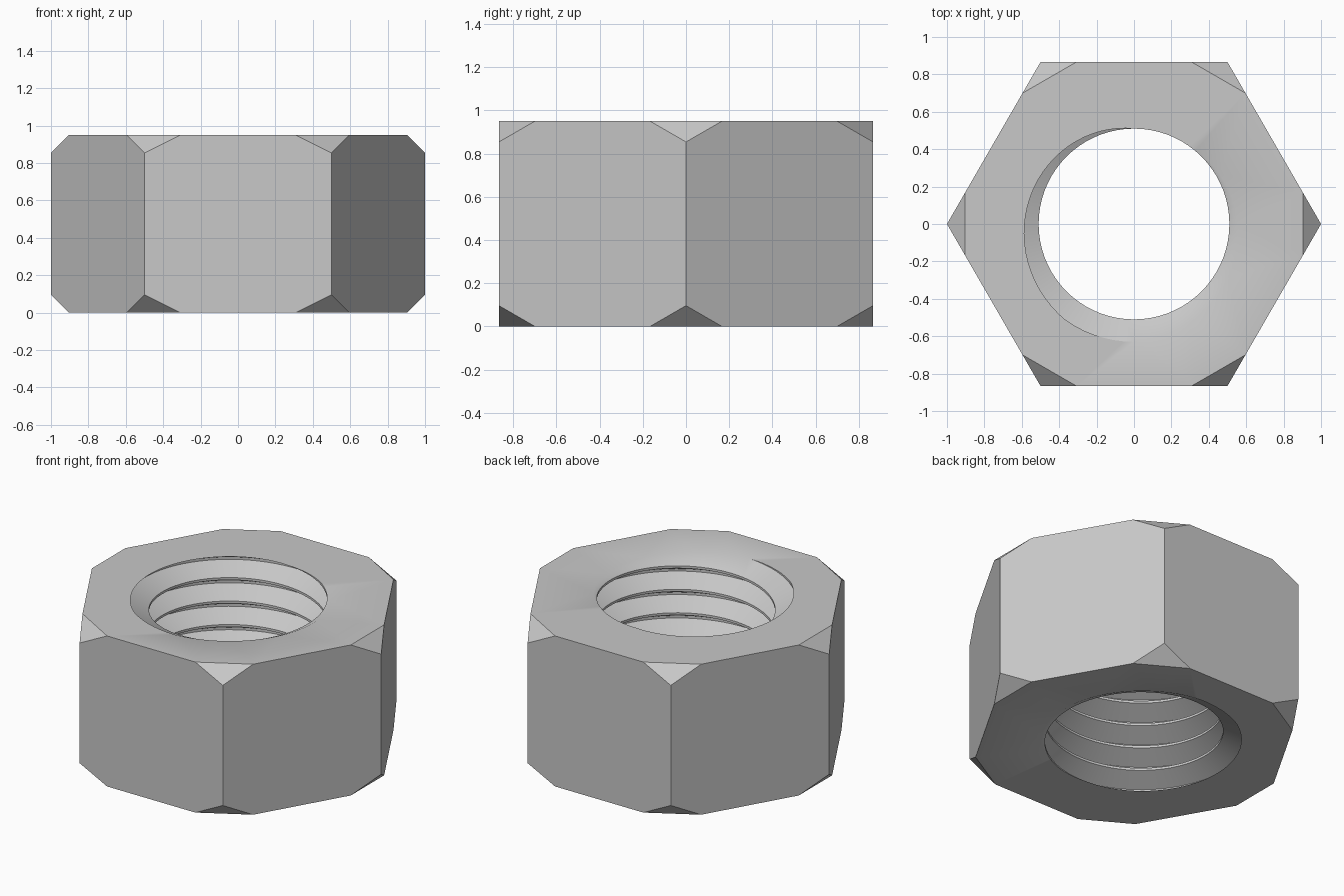
import bpy, bmesh
from math import radians, sin, cos, pi
from mathutils import Vector

if "Cube" in bpy.data.objects:
    bpy.data.objects.remove(bpy.data.objects["Cube"])

HEIGHT = 0.95       # nut thickness
CUT = 0.096         # corner chamfer, inward and downward
MINOR, MAJOR = 0.51, 0.63
PITCH = 0.148
STEPS = 72          # thread segments per turn

steel = bpy.data.materials.new("steel grey")
steel.use_nodes = True
GREY = (0.58, 0.58, 0.58, 1)
steel.diffuse_color = GREY
steel.node_tree.nodes["Principled BSDF"].inputs["Base Color"].default_value = GREY

bm = bmesh.new()


def add_face(points):
    bm.faces.new([bm.verts.new(p) for p in points])


def polar(radius, angle, z):
    return Vector((radius * cos(angle), radius * sin(angle), z))


# Thread: helical ribbon, overshooting both ends of the nut
root = HEIGHT - PITCH * 0.7
profile = [(MAJOR, -0.05), (MAJOR, 0.05), (MINOR, 0.45), (MINOR, 0.55), (MAJOR, 0.95)]


def thread_point(step, row):
    radius, rise = profile[row]
    turn = step / STEPS
    return polar(radius, 2 * pi * turn, root + PITCH * (rise + turn))


for step in range(-8 * STEPS, 3 * STEPS):
    for row in range(4):
        add_face([thread_point(step, row), thread_point(step + 1, row),
                  thread_point(step + 1, row + 1), thread_point(step, row + 1)])
bmesh.ops.remove_doubles(bm, verts=bm.verts, dist=1e-5)

# Trim the thread flush with the top and bottom
for z, normal in ((HEIGHT, (0, 0, 1)), (0, (0, 0, -1))):
    bmesh.ops.bisect_plane(bm, geom=bm.verts[:] + bm.edges[:] + bm.faces[:], dist=1e-6,
                           plane_co=(0, 0, z), plane_no=normal, clear_outer=True)

# Hexagonal sides with clipped corners
corners = [polar(1, k * pi / 3, 0) for k in range(6)]
for k, corner in enumerate(corners):
    before, after = corners[k - 1], corners[(k + 1) % 6]
    near = corner.lerp(after, 2 * CUT)
    far = after.lerp(corner, 2 * CUT)
    back = corner.lerp(before, 2 * CUT)
    low, high, top = (Vector((0, 0, z)) for z in (CUT, HEIGHT - CUT, HEIGHT))
    add_face([corner + low, near, far, after + low,
              after + high, far + top, near + top, corner + high])
    add_face([corner + low, back, near])
    add_face([corner + high, near + top, back + top])
bmesh.ops.remove_doubles(bm, verts=bm.verts, dist=1e-5)

# End faces between the clipped hexagon and the thread opening
for z, normal in ((HEIGHT, (0, 0, 1)), (0, (0, 0, -1))):
    rim = [e for e in bm.edges if e.is_boundary
           and all(abs(v.co.z - z) < 1e-4 for v in e.verts)]
    bmesh.ops.triangle_fill(bm, edges=rim, use_beauty=True, normal=normal)
bmesh.ops.recalc_face_normals(bm, faces=bm.faces)

mesh = bpy.data.meshes.new("hex_nut")
bm.to_mesh(mesh)
bm.free()
mesh.materials.append(steel)
nut = bpy.data.objects.new("hex_nut", mesh)
bpy.context.collection.objects.link(nut)

bpy.ops.object.select_all(action="DESELECT")
nut.select_set(True)
bpy.context.view_layer.objects.active = nut
bpy.ops.object.shade_smooth_by_angle(angle=radians(30))
